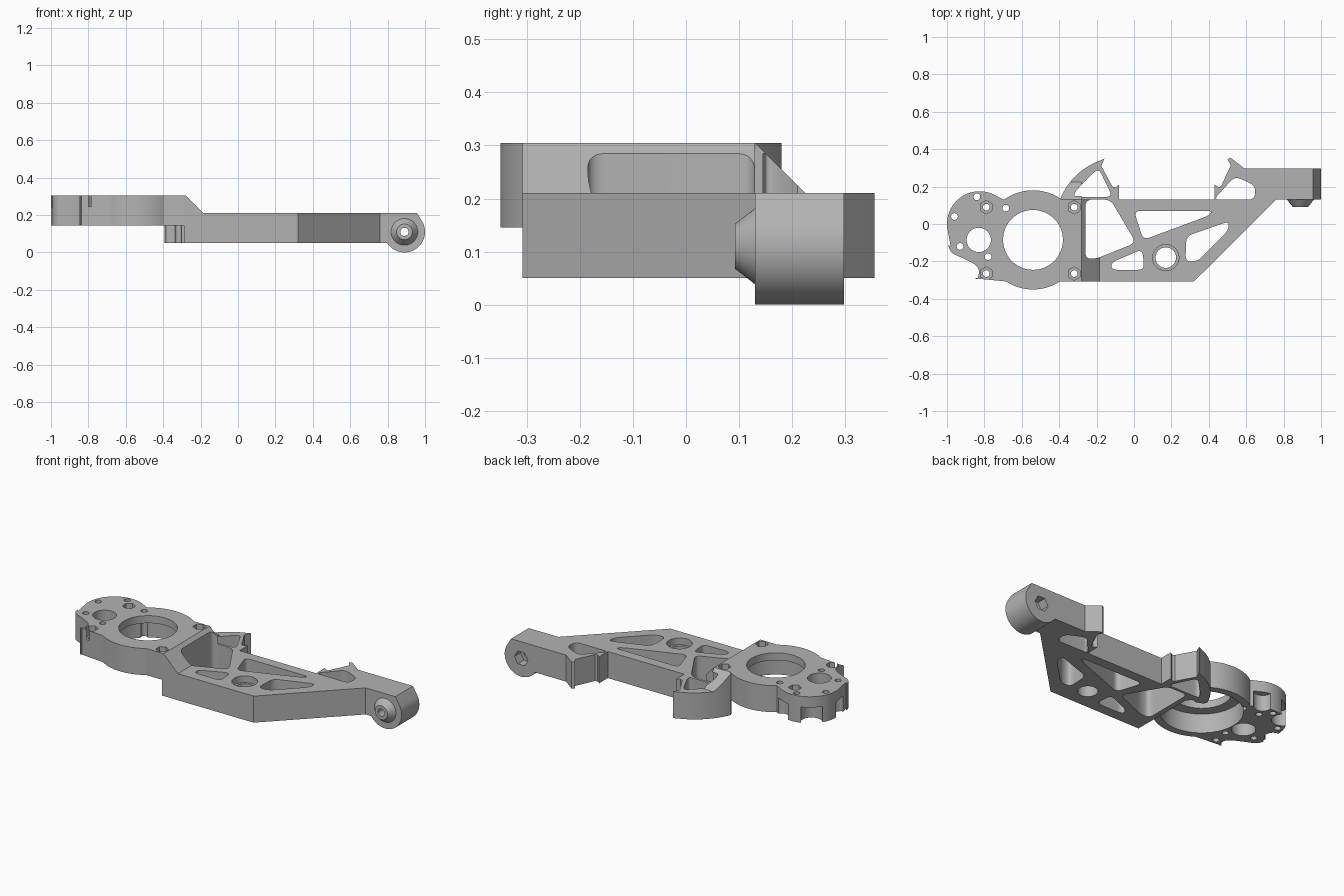
import bpy, bmesh
from math import cos, sin, pi, radians
from mathutils import Vector

if "Cube" in bpy.data.objects:
    bpy.data.objects.remove(bpy.data.objects["Cube"])

grey = bpy.data.materials.new("machined grey")
grey.use_nodes = True
grey.diffuse_color = (0.45, 0.45, 0.45, 1)
grey.node_tree.nodes["Principled BSDF"].inputs["Base Color"].default_value = (0.45, 0.45, 0.45, 1)


def arc(x, y, r, start, end, n=24):
    angles = [radians(start + (end - start) * i / n) for i in range(n + 1)]
    return [(x + r * cos(a), y + r * sin(a)) for a in angles]


def circle(x, y, r, n=48):
    return arc(x, y, r, 0, 360, n)[:-1]


def rounded(points, r=0.025, n=6):
    """Replace each corner of a polygon by a short curve."""
    out = []
    for i, p in enumerate(points):
        p = Vector(p)
        before, after = Vector(points[i - 1]) - p, Vector(points[(i + 1) % len(points)]) - p
        a = p + before.normalized() * min(r, before.length * 0.45)
        b = p + after.normalized() * min(r, after.length * 0.45)
        for k in range(n + 1):
            t = k / n
            out.append(tuple(a * (1 - t) ** 2 + p * 2 * t * (1 - t) + b * t * t))
    return out


def prism(name, points, lo, hi, axis="z"):
    """Extrude a profile between lo and hi along the named axis."""
    place = {"z": lambda u, v, w: (u, v, w),
             "y": lambda u, v, w: (u, w, v),
             "x": lambda u, v, w: (w, u, v)}[axis]
    bm = bmesh.new()
    low = [bm.verts.new(place(u, v, lo)) for u, v in points]
    high = [bm.verts.new(place(u, v, hi)) for u, v in points]
    bm.faces.new(low)
    bm.faces.new(high)
    for i in range(len(points)):
        bm.faces.new((low[i - 1], low[i], high[i], high[i - 1]))
    bmesh.ops.recalc_face_normals(bm, faces=bm.faces)
    mesh = bpy.data.meshes.new(name)
    bm.to_mesh(mesh)
    bm.free()
    mesh.materials.append(grey)
    obj = bpy.data.objects.new(name, mesh)
    bpy.context.collection.objects.link(obj)
    return obj


def combine(target, tool, operation):
    """Apply a boolean and discard the tool."""
    tool.hide_render = True
    mod = target.modifiers.new("cut", "BOOLEAN")
    mod.operation, mod.object, mod.solver = operation, tool, "EXACT"
    bpy.context.view_layer.objects.active = target
    bpy.ops.object.modifier_apply(modifier=mod.name)
    bpy.data.objects.remove(tool)


def cut(target, points, lo=-0.1, hi=0.5, axis="z"):
    combine(target, prism("cutter", points, lo, hi, axis), "DIFFERENCE")


FLOOR, DECK, STEP, TOP = 0.05, 0.21, 0.145, 0.305

# Arm with the two curved hooks on its back edge
left_hook = arc(-0.06, 0.0, 0.36, 109, 158, 16)
arm_outline = [(-0.285, -0.308), (0.32, -0.308), (0.76, 0.13), (0.95, 0.13), (0.95, 0.298),
               (0.59, 0.298), (0.555, 0.325), (0.515, 0.355), (0.5, 0.345), (0.518, 0.315),
               (0.465, 0.2), (0.45, 0.198), (0.43, 0.212), (0.43, 0.13),
               (-0.08, 0.13), (-0.08, 0.21), (-0.1, 0.195), (-0.115, 0.2), (-0.175, 0.31),
               (-0.158, 0.35)] + left_hook + [(-0.385, 0.115), (-0.285, 0.08)]
arm = prism("swing_arm", arm_outline, FLOOR, DECK)

# Raised mount plate: small lobe on the left, large ring in the middle
ring = (-0.54, -0.085)
plate_outline = (arc(-0.825, 0.0, 0.175, 70, 185)
                 + rounded([(-0.998, -0.1), (-0.98, -0.155), (-0.92, -0.18),
                            (-0.85, -0.215), (-0.825, -0.245), (-0.838, -0.308)], 0.03)[:-1]
                 + arc(*ring, 0.265, 237, 303) + [(-0.28, -0.308), (-0.28, 0.13)]
                 + arc(*ring, 0.265, 54, 126))
plate = prism("mount_plate", plate_outline, STEP, TOP)

# Scalloped undercut between the screw bosses and the large bearing bore
for x, y, r in [(-0.925, 0.125, 0.06), (-0.75, 0.17, 0.05), (-1.0, -0.045, 0.045)]:
    cut(plate, circle(x, y, r), 0, 0.24)
cut(plate, circle(*ring, 0.16, 64))
cut(plate, circle(*ring, 0.222, 64), 0, 0.26)
cut(plate, circle(-0.83, -0.085, 0.065))

# Sloped step joining the plate to the arm, and the small slope on the left hook
ramp = prism("ramp", [(-0.29, FLOOR), (-0.29, TOP), (-0.28, TOP), (-0.185, DECK),
                      (-0.185, FLOOR)], -0.308, 0.13, "y")
wedge = prism("hook_slope", [(0.1, 0.18), (0.1, TOP), (0.13, TOP), (0.225, DECK),
                             (0.225, 0.18)], -0.4, -0.28, "x")
combine(wedge, prism("hook_limit", left_hook + [(-0.385, 0.09), (-0.2, 0.09)], 0, 0.5),
        "INTERSECT")
for part in (plate, ramp, wedge):
    combine(arm, part, "UNION")

# Weight-saving openings through the arm
openings = [
    [(-0.26, 0.13), (-0.125, 0.13), (0.01, -0.1), (-0.2, -0.185), (-0.26, -0.185)],
    [(0.0, 0.07), (0.42, 0.07), (0.4, 0.045), (0.05, -0.085)],
    [(-0.12, -0.205), (0.045, -0.135), (0.055, -0.245), (-0.12, -0.245)],
    [(0.28, -0.065), (0.51, 0.015), (0.5, -0.04), (0.34, -0.2), (0.275, -0.2)],
    [(0.425, 0.13), (0.645, 0.13), (0.65, 0.205), (0.54, 0.255)],
    [(-0.325, 0.145), (-0.31, 0.18), (-0.19, 0.3), (-0.115, 0.145)],
]
for points in openings:
    cut(arm, rounded(points, 0.035), hi=0.285)

# Stepped round hole in the arm
cut(arm, circle(0.17, -0.18, 0.055))
cut(arm, circle(0.17, -0.18, 0.07), 0.17)

# Four bolt holes with hexagonal nut seats
for x in (-0.79, -0.32):
    for y in (0.09, -0.265):
        cut(arm, circle(x, y, 0.018, 20))
        cut(arm, arc(x, y, 0.036, 30, 330, 5), 0.245)

# Small screw holes around the lobe
for x, y in [(-0.96, 0.04), (-0.84, 0.145), (-0.685, 0.085), (-0.93, -0.12), (-0.78, -0.175)]:
    cut(arm, circle(x, y, 0.018, 20))

# Pivot barrel with a flat top, its axis running front to back
pivot = (0.89, 0.11)
barrel = prism("pivot_barrel", arc(*pivot, 0.11, -180, 25, 40)
               + [(0.958, DECK), (0.78, DECK)], 0.13, 0.298, "y")
combine(arm, barrel, "UNION")

# Conical spacer on the front of the pivot
bm = bmesh.new()
bmesh.ops.create_cone(bm, cap_ends=True, segments=48, radius1=0.077, radius2=0.042, depth=0.045)
mesh = bpy.data.meshes.new("pivot_cone")
bm.to_mesh(mesh)
bm.free()
mesh.materials.append(grey)
cone = bpy.data.objects.new("pivot_cone", mesh)
bpy.context.collection.objects.link(cone)
cone.rotation_euler.x = pi / 2
cone.location = (pivot[0], 0.1145, pivot[1])
bpy.context.view_layer.update()
combine(arm, cone, "UNION")

# Pivot bore with a hexagonal seat at the back
cut(arm, circle(*pivot, 0.022, 24), 0, 0.5, "y")
cut(arm, arc(*pivot, 0.045, 0, 300, 5), 0.24, 0.5, "y")

bpy.ops.object.select_all(action="DESELECT")
arm.select_set(True)
bpy.context.view_layer.objects.active = arm
bpy.ops.object.shade_smooth_by_angle(angle=radians(30))
